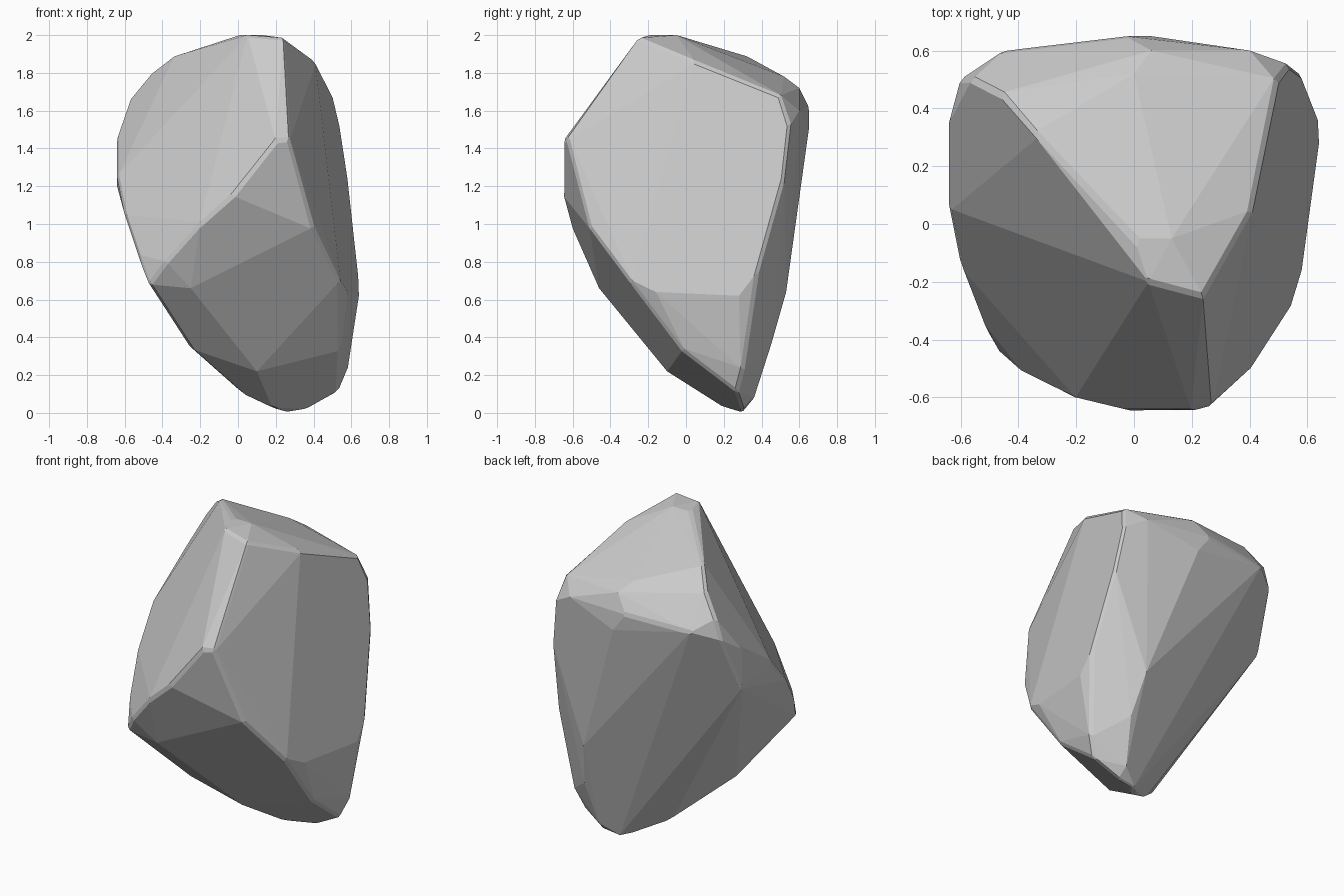
import bpy, bmesh, math

if "Cube" in bpy.data.objects:
    bpy.data.objects.remove(bpy.data.objects["Cube"])

# Ridge lines of the boulder; the stone is their convex hull
crown = [(0, -.05, 2), (.13, -.05, 2), (.05, -.2, 2), (.24, -.25, 1.985),
         (.41, .05, 1.86)]
back_rim = [(0, .52, 1.78), (.06, .6, 1.72), (-.03, .65, 1.62), (.06, .65, 1.5),
            (.4, .6, 1.6), (.5, .5, 1.68), (.54, .55, 1.52)]
left_shoulder = [(-.35, .32, 1.89), (-.46, .45, 1.8), (-.45, .6, 1.6),
                 (-.56, .5, 1.68), (-.6, .5, 1.55), (-.64, .35, 1.45),
                 (-.64, .35, 1.2), (-.64, .05, 1.25)]
front_ridge = [(.27, -.63, 1.45), (.2, -.65, 1.44), (-.03, -.65, 1.15),
               (-.2, -.61, 1.0), (-.38, -.52, .8), (-.47, -.44, .68),
               (-.53, -.33, .84), (-.6, -.15, 1.05)]
right_ridge = [(.4, -.51, .98), (.54, -.3, .7), (.58, -.16, .64),
               (.54, -.02, .33)]
back_ridge = [(.58, .52, 1.25), (.635, .38, .75), (.64, .28, .62),
              (.58, .3, .22), (.35, .53, .64), (.4, .45, .36)]
foot = [(.25, .3, 0), (.37, .3, .02), (.53, .27, .11), (.36, .36, .08),
        (.18, .2, .03)]
belly = [(.01, .12, .11), (-.25, -.15, .34), (-.4, -.33, .56),
         (-.25, -.46, .66), (.1, -.1, .22)]

bm = bmesh.new()
for ridge in (crown, back_rim, left_shoulder, front_ridge,
              right_ridge, back_ridge, foot, belly):
    for point in ridge:
        bm.verts.new(point)
hull = bmesh.ops.convex_hull(bm, input=bm.verts)
spare = [v for v in bm.verts if not v.link_faces]
bmesh.ops.delete(bm, geom=spare, context='VERTS')

# Merge nearly flat neighbours into broad planar facets
bmesh.ops.dissolve_limit(bm, angle_limit=math.radians(4),
                         verts=bm.verts, edges=bm.edges)
bmesh.ops.recalc_face_normals(bm, faces=bm.faces)

mesh = bpy.data.meshes.new("boulder")
bm.to_mesh(mesh)
bm.free()
boulder = bpy.data.objects.new("boulder", mesh)
bpy.context.collection.objects.link(boulder)

# Slight chipping along the sharp ridges
chip = boulder.modifiers.new("chipped_edges", 'BEVEL')
chip.width = 0.015
chip.segments = 1
chip.limit_method = 'ANGLE'
chip.angle_limit = math.radians(35)
